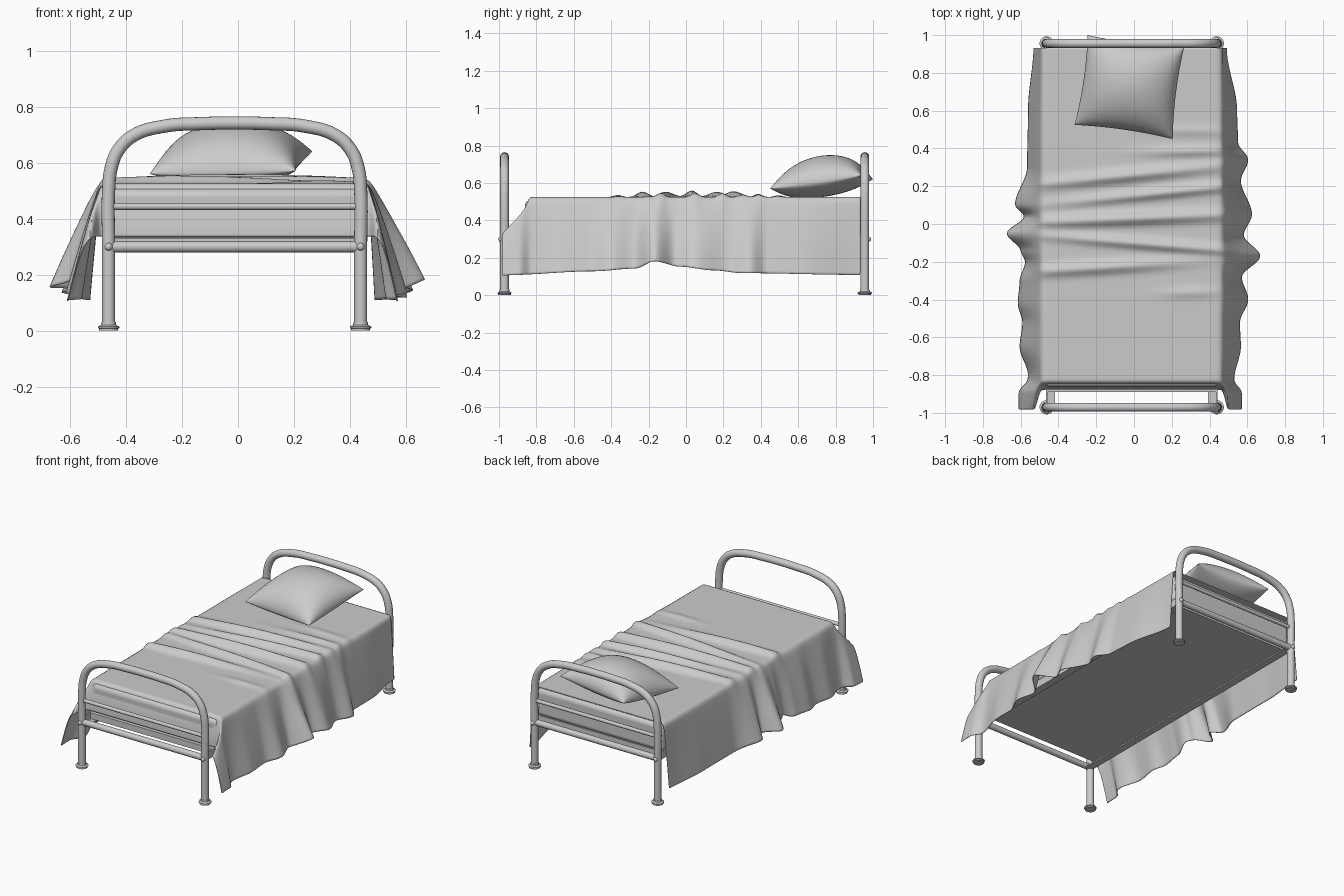
import bpy, bmesh, math

if "Cube" in bpy.data.objects:
    bpy.data.objects.remove(bpy.data.objects["Cube"])

CX = -0.012            # centre line of the frame
POST = 0.45            # half distance between posts
ENDS = {"foot": -0.97, "head": 0.956}


def obj_from_bm(name, bm):
    bmesh.ops.recalc_face_normals(bm, faces=bm.faces[:])
    me = bpy.data.meshes.new(name)
    bm.to_mesh(me)
    bm.free()
    ob = bpy.data.objects.new(name, me)
    bpy.context.collection.objects.link(ob)
    return ob


def smooth(ob, angle=40):
    bpy.ops.object.select_all(action='DESELECT')
    bpy.context.view_layer.objects.active = ob
    ob.select_set(True)
    bpy.ops.object.shade_smooth_by_angle(angle=math.radians(angle))


def box(name, lo, hi, bevel=0.0):
    bm = bmesh.new()
    bmesh.ops.create_cube(bm, size=1)
    for v in bm.verts:
        v.co = [(l + h) / 2 + c * (h - l) for l, h, c in zip(lo, hi, v.co)]
    ob = obj_from_bm(name, bm)
    if bevel:
        m = ob.modifiers.new("round", 'BEVEL')
        m.width, m.segments = bevel, 4
    smooth(ob)
    return ob


def tube(name, pts, r, spline='POLY'):
    cu = bpy.data.curves.new(name, 'CURVE')
    cu.dimensions = '3D'
    cu.bevel_depth, cu.bevel_resolution, cu.use_fill_caps = r, 6, True
    sp = cu.splines.new(spline)
    if spline == 'BEZIER':
        sp.bezier_points.add(len(pts) - 1)
        for p, co in zip(sp.bezier_points, pts):
            p.co = co
            p.handle_left_type = p.handle_right_type = 'AUTO'
        sp.resolution_u = 8
    else:
        sp.points.add(len(pts) - 1)
        for p, co in zip(sp.points, pts):
            p.co = (*co, 1)
    ob = bpy.data.objects.new(name, cu)
    bpy.context.collection.objects.link(ob)
    return ob


def lathe(name, profile, loc, n=24):
    bm = bmesh.new()
    rings = [[bm.verts.new((loc[0] + r * math.cos(i * math.tau / n),
                            loc[1] + r * math.sin(i * math.tau / n), loc[2] + z))
              for i in range(n)] for r, z in profile]
    for a, b in zip(rings, rings[1:]):
        for i in range(n):
            bm.faces.new((a[i], a[(i + 1) % n], b[(i + 1) % n], b[i]))
    bm.faces.new(rings[0])
    bm.faces.new(rings[-1])
    smooth(obj_from_bm(name, bm))


# Head and foot frames: bent tube, crossbars, feet, bolts
half = [(0.45, 0.01), (0.45, 0.3), (0.45, 0.5), (0.441, 0.58), (0.415, 0.645),
        (0.36, 0.697), (0.25, 0.73), (0.12, 0.739)]
for end, y in ENDS.items():
    arch = [(-x, z) for x, z in half] + [(0, 0.741)] + half[::-1]
    tube(end + "_frame", [(CX + x, y, z) for x, z in arch], 0.0235, 'BEZIER')
    for part, z, r in (("upper_bar", 0.443, 0.012), ("lower_bar", 0.299, 0.02)):
        tube(f"{end}_{part}", [(CX - POST, y, z), (CX + POST, y, z)], r)
    for side, s in (("left", -1), ("right", 1)):
        x = CX + s * POST
        lathe(f"{end}_{side}_foot", [(0.034, 0), (0.034, 0.007), (0.038, 0.009), (0.038, 0.014),
                                     (0.027, 0.02), (0.026, 0.03)], (x, y, 0))
        bpy.ops.mesh.primitive_uv_sphere_add(segments=16, ring_count=8, radius=0.014,
                                             location=(x, y + math.copysign(0.02, y), 0.299))
        bpy.context.object.name = f"{end}_{side}_bolt"
        smooth(bpy.context.object)

# Side rails in angle section, and the base panel
for side, s in (("left", -1), ("right", 1)):
    for part, a, b, z0, z1 in (("upright", 0.445, 0.455, 0.28, 0.33), ("lip", 0.405, 0.455, 0.28, 0.288)):
        xs = sorted((CX + s * a, CX + s * b))
        box(f"{side}_rail_{part}", (xs[0], -0.96, z0), (xs[1], 0.945, z1))
box("base_panel", (CX - 0.445, -0.89, 0.29), (CX + 0.445, 0.92, 0.33))

# Mattress
box("mattress", (CX - 0.462, -0.862, 0.325), (CX + 0.462, 0.925, 0.508), 0.03)


# Blanket: draped grid with gathered folds
def interp(table, y):
    if y >= table[0][0]:
        return table[0][1]
    for (a, va), (b, vb) in zip(table, table[1:]):
        if y >= b:
            t = (a - y) / (a - b)
            return va + (vb - va) * t * t * (3 - 2 * t)
    return table[-1][1]


HEM_L = [(.95, .53), (.6, .56), (.3, .565), (.1, .63), (.04, .58), (-.05, .675), (-.14, .6),
         (-.2, .575), (-.3, .605), (-.42, .615), (-.52, .59), (-.65, .605), (-.8, .56), (-.96, .61)]
HEM_R = [(.93, .49), (.6, .545), (.43, .55), (.34, .605), (.23, .565), (.05, .625), (-.06, .58),
         (-.17, .67), (-.28, .57), (-.4, .605), (-.52, .56), (-.65, .565), (-.82, .53), (-.96, .57)]
HEM_Z = [(.95, .1), (.3, .11), (.15, .125), (-.03, .145), (-.17, .175), (-.27, .135), (-.5, .12), (-.95, .1)]
# top folds: y at centre, slope, height, width, x centre, x spread
FOLDS = [(-.37, .02, .012, .025, .3, .15), (-.22, .06, .03, .03, -.2, .45), (-.1, -.08, .03, .025, .1, .6),
         (.03, .04, .036, .03, 0, .6), (.15, .1, .03, .025, .15, .5), (.26, .1, .032, .03, -.05, .5),
         (.38, .02, .018, .025, .3, .25), (.5, -.02, .01, .025, .3, .2)]
W, L, YB, YE, E = 0.475, 0.42, 0.935, -0.835, 0.2


def drape(a, b):
    s = max(abs(a) - W, 0)
    e = max(YE - b, 0)
    q = s / L
    right = a > 0
    edge = CX + math.copysign(min(abs(a), W), a)
    hem = interp(HEM_R if right else HEM_L, b - 0.6 * e)
    x = edge
    if s:
        base = abs(edge)
        x = math.copysign(base + (hem - base) * q ** 0.85, a)
    drop_s = q * (0.52 - interp(HEM_Z, b))
    drop = (drop_s ** 4 + (0.95 * e) ** 4) ** 0.25
    k = min(1, s / 0.12)
    k = k * k * (3 - 2 * k)
    front = 0.04 * (1 - (1 - e / E) ** 2)
    y = max(b, YE) - front * (1 - k) - 0.74 * e * k
    z = 0.523 - drop
    for yc, m, h, w, xc, sp in FOLDS:
        g = math.exp(-((b - yc - m * x) / w) ** 2 - ((x - xc) / sp) ** 2)
        z += h * g * max(0, 1 - 2.5 * q)
    return x, y, z


NA, NB = 100, 190
bm = bmesh.new()
grid = [[bm.verts.new(drape(-(W + L) + 2 * (W + L) * i / NA, YB + (YE - E - YB) * j / NB))
         for i in range(NA + 1)] for j in range(NB + 1)]
for j in range(NB):
    for i in range(NA):
        bm.faces.new((grid[j][i], grid[j + 1][i], grid[j + 1][i + 1], grid[j][i + 1]))
blanket = obj_from_bm("blanket", bm)
m = blanket.modifiers.new("soften", 'SMOOTH')
m.iterations = 4
m = blanket.modifiers.new("cloth", 'SOLIDIFY')
m.thickness, m.offset = 0.004, 0
smooth(blanket, 60)

# Pillow: tilted cushion with pinched corners
FL, FR, BR, BL = (-.315, .525, .56), (.205, .45, .57), (.265, .935, .64), (-.245, 1.0, .62)
N = 36
bm = bmesh.new()
for top in (1, -1):
    rows = []
    for j in range(N + 1):
        row = []
        for i in range(N + 1):
            u, v = -math.cos(math.pi * i / N), -math.cos(math.pi * j / N)
            pu = u * (1 - 0.05 * (1 - v * v))
            pv = v * (1 - 0.05 * (1 - u * u))
            a, b = (pu + 1) / 2, (pv + 1) / 2
            p = [(f * (1 - a) + r * a) * (1 - b) + (l * (1 - a) + k * a) * b
                 for f, r, l, k in zip(FL, FR, BL, BR)]
            puff = max(0, (1 - u * u) * (1 - v * v)) ** 0.5
            p[2] += puff * (0.148 if top > 0 else -0.072)
            row.append(bm.verts.new(p))
        rows.append(row)
    for j in range(N):
        for i in range(N):
            bm.faces.new((rows[j][i], rows[j][i + 1], rows[j + 1][i + 1], rows[j + 1][i]))
bmesh.ops.remove_doubles(bm, verts=bm.verts[:], dist=0.0003)
smooth(obj_from_bm("pillow", bm), 60)
